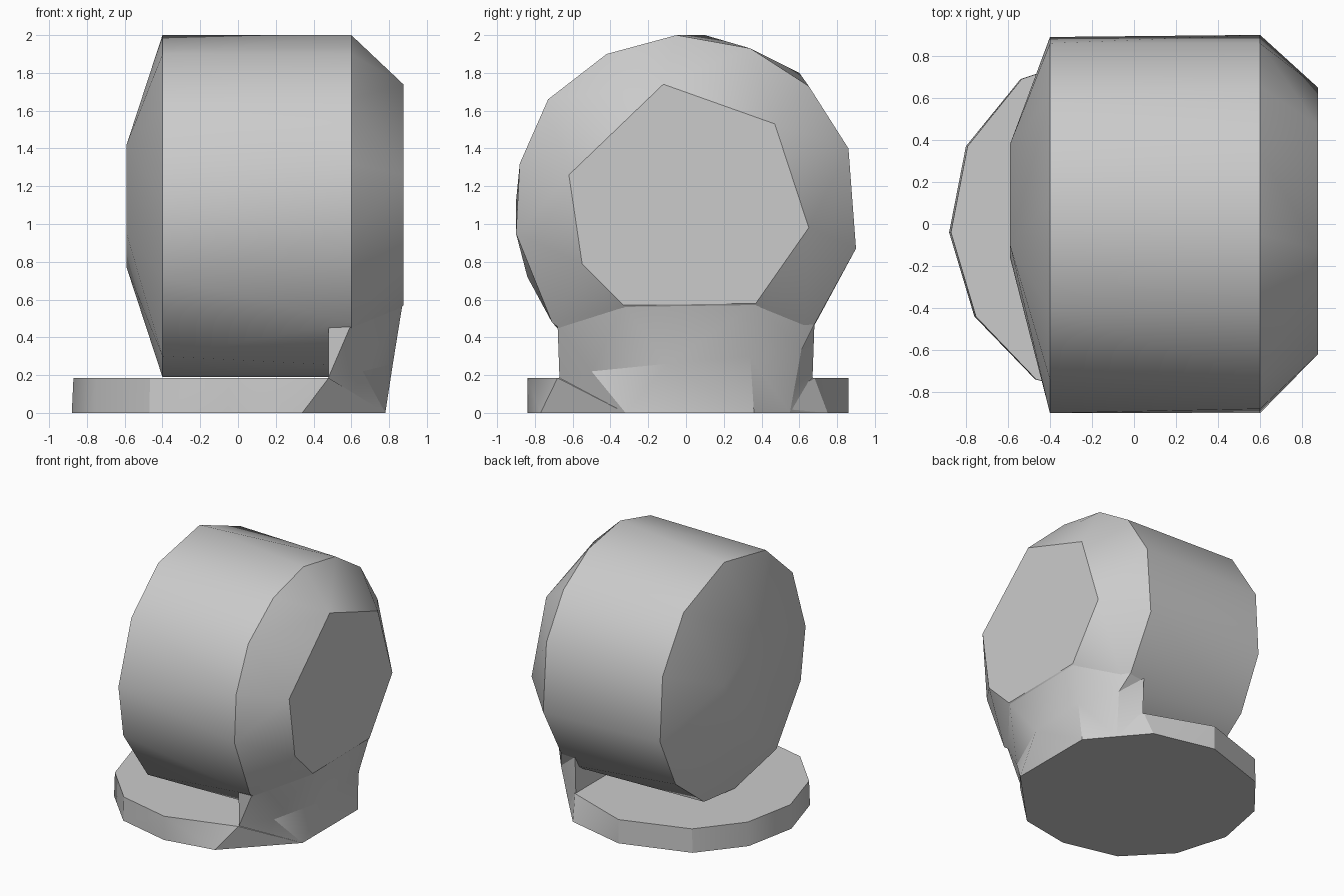
import bpy
import bmesh
import math

default_cube = bpy.data.objects.get("Cube")
if default_cube:
    bpy.data.objects.remove(default_cube, do_unlink=True)

# One plain grey material for the whole model
grey = bpy.data.materials.new("plain_grey")
grey.use_nodes = True
grey.diffuse_color = (0.6, 0.6, 0.6, 1)
shader = grey.node_tree.nodes["Principled BSDF"]
shader.inputs["Base Color"].default_value = (0.6, 0.6, 0.6, 1)
shader.inputs["Roughness"].default_value = 0.8


def finish(bm, name):
    """Turn a bmesh into a smooth-shaded object with sharp creases."""
    bmesh.ops.recalc_face_normals(bm, faces=bm.faces[:])
    mesh = bpy.data.meshes.new(name)
    bm.to_mesh(mesh)
    bm.free()
    mesh.materials.append(grey)
    obj = bpy.data.objects.new(name, mesh)
    bpy.context.collection.objects.link(obj)
    bpy.ops.object.select_all(action="DESELECT")
    obj.select_set(True)
    bpy.context.view_layer.objects.active = obj
    bpy.ops.object.shade_smooth_by_angle(angle=math.radians(30))
    return obj


def convex_part(name, points):
    """Wrap a convex skin round a set of cross-section points."""
    bm = bmesh.new()
    for point in points:
        bm.verts.new(point)
    bmesh.ops.convex_hull(bm, input=bm.verts[:])
    loose = [v for v in bm.verts if not v.link_faces]
    bmesh.ops.delete(bm, geom=loose, context="VERTS")
    bmesh.ops.dissolve_limit(bm, angle_limit=math.radians(1),
                             verts=bm.verts[:], edges=bm.edges[:])
    return finish(bm, name)


def lofted_part(name, rings):
    """Skin a stack of rings that share one vertex count."""
    bm = bmesh.new()
    loops = [[bm.verts.new(p) for p in ring] for ring in rings]
    count = len(loops[0])
    for low, high in zip(loops, loops[1:]):
        for i in range(count):
            j = (i + 1) % count
            bm.faces.new((low[i], low[j], high[j], high[i]))
    bm.faces.new(loops[0][::-1])
    bm.faces.new(loops[-1])
    bmesh.ops.triangulate(bm, faces=bm.faces[:])
    return finish(bm, name)


# Drum: cross-sections (y, z) at four stations along x
shallow_dome = [(-.1, 1.42), (.38, 1.2), (.2, .77), (-.16, .95)]
left_rim = [(-.41, 1.9), (-.74, 1.6), (-.9, 1.12), (-.84, .72),
            (-.54, .3), (-.03, .19), (.35, .23), (.7, .5),
            (.89, .9), (.86, 1.4), (.6, 1.8), (.1, 2)]
right_rim = [(-.05, 2), (-.42, 1.9), (-.73, 1.66), (-.88, 1.32),
             (-.9, .95), (-.71, .48), (-.42, .25), (-.03, .19),
             (.35, .23), (.62, .36), (.9, .87), (.86, 1.4),
             (.65, 1.73), (.34, 1.93)]
flat_cap = [(-.12, 1.74), (.47, 1.53), (.65, .98), (.37, .58),
            (-.33, .57), (-.55, .79), (-.62, 1.26)]
stations = [(-.59, shallow_dome), (-.4, left_rim),
            (.6, right_rim), (.875, flat_cap)]
convex_part("drum", [(x, y, z) for x, ring in stations for y, z in ring])

# Base: low faceted disc, its top stopping at the neck
outline = [(-.88, -.04), (-.8, .37), (-.54, .69), (-.02, .86),
           (.45, .75), (.78, .36), (.78, -.32), (.34, -.77),
           (-.05, -.84), (-.47, -.74), (-.76, -.44)]
base_points = [(x, y, 0) for x, y in outline]
base_points += [(x * .99, y, .185) for x, y in outline if x < .3]
base_points += [(.48, side * .68, .185) for side in (-1, 1)]
convex_part("base_disc", base_points)

# Neck: flared block joining the base to the capped side of the drum
foot = [(.34, -.77, 0), (.56, -.54, 0), (.78, -.32, 0),
        (.78, .36, 0), (.62, .55, 0), (.45, .75, 0)]
waist = [(.48, -.67, .19), (.66, -.5, .22), (.82, -.1, .26),
         (.8, .34, .3), (.65, .61, .33), (.48, .67, .19)]
shoulder = [(.48, -.68, .47), (.6, -.68, .47), (.87, -.33, .57),
            (.87, .37, .58), (.6, .68, .47), (.48, .68, .47)]
lofted_part("neck", [foot, waist, shoulder])
